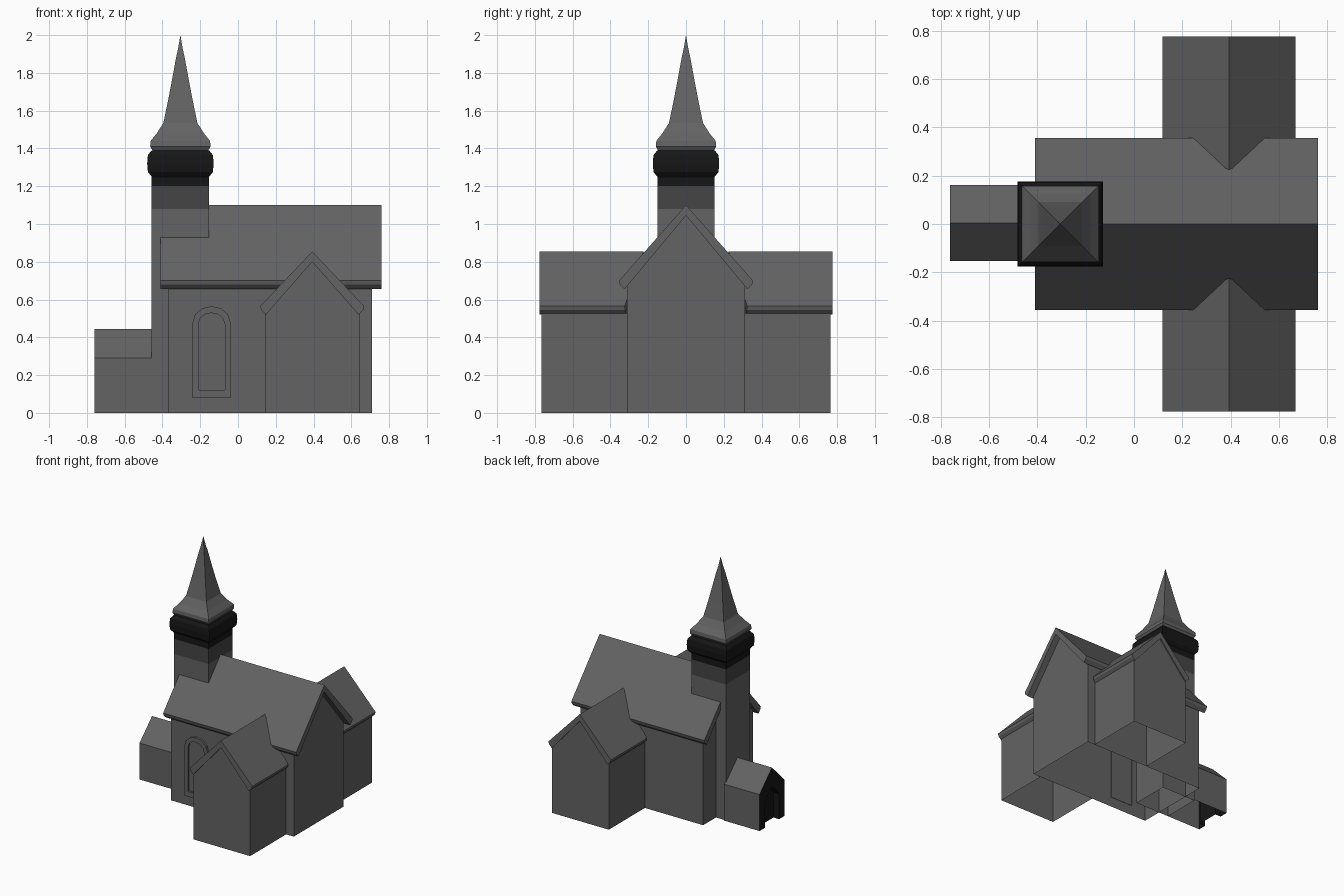
import bpy, bmesh, math

if "Cube" in bpy.data.objects:
    bpy.data.objects.remove(bpy.data.objects["Cube"])


def material(name, v):
    m = bpy.data.materials.new(name)
    m.diffuse_color = (v, v, v, 1)
    m.use_nodes = True
    m.node_tree.nodes["Principled BSDF"].inputs["Base Color"].default_value = m.diffuse_color
    return m


STONE = material("dark_grey", .125)
SHADE = material("deep_grey", .06)
BLACK = material("black", .008)


def loft(name, rings, cap_start=False, cap_end=False, skip=(), mat=STONE):
    """Join equal-length rings of 3D points; skip lists edge indices left open."""
    bm = bmesh.new()
    vr = [[bm.verts.new(p) for p in r] for r in rings]
    n = len(rings[0])
    for a, b in zip(vr, vr[1:]):
        for i in range(n):
            if i not in skip:
                j = (i + 1) % n
                bm.faces.new((a[i], a[j], b[j], b[i]))
    if cap_start:
        bm.faces.new(vr[0])
    if cap_end:
        bm.faces.new(vr[-1])
    bmesh.ops.remove_doubles(bm, verts=bm.verts, dist=1e-5)
    bmesh.ops.recalc_face_normals(bm, faces=bm.faces)
    me = bpy.data.meshes.new(name)
    bm.to_mesh(me)
    bm.free()
    me.materials.append(mat)
    ob = bpy.data.objects.new(name, me)
    bpy.context.collection.objects.link(ob)
    return ob


def house(w, eave, ridge):
    """Gabled wall outline; edge 4 is the open bottom."""
    return [(w, 0), (w, eave), (0, ridge), (-w, eave), (-w, 0)]


def roof(w, eave, ridge):
    """Chevron outline of a roof slab with bevelled eaves."""
    return [(-w, eave), (0, ridge), (w, eave), (w - .005, eave - .02),
            (w - .03, eave - .045), (0, ridge - .055),
            (-w + .03, eave - .045), (-w + .005, eave - .02)]


def along_x(profile, x, yc=0):
    return [(x, yc + u, z) for u, z in profile]


def along_y(profile, y, xc=0):
    return [(xc + u, y, z) for u, z in profile]


# Nave walls and roof
nave = house(.313, .70, 1.05)
loft("nave_walls", [along_x(nave, -.37), along_x(nave, .71)], True, True, skip=(4,))
nave_roof = roof(.355, .70, 1.10)
loft("nave_roof", [along_x(nave_roof, -.41), along_x(nave_roof, .76)], True, True)

# Transept arms, mirrored front and back
XC = .393
for s, side in ((-1, "front"), (1, "back")):
    arm = house(.25, .56, .82)
    loft(side + "_transept_walls",
         [along_y(arm, s * .313, XC), along_y(arm, s * .766, XC)],
         cap_end=True, skip=(4,))
    prof = roof(.275, .565, .855)
    # inner end follows the slope of the nave roof
    inner = [(XC + u, s * (.225 + .10 * abs(u) / .275), z) for u, z in prof]
    loft(side + "_transept_roof", [inner, along_y(prof, s * .775, XC)], True, True)

# Entrance porch with recessed doorway at the end
porch = house(.157, .29, .445)
door = house(.09, .20, .30)
loft("porch", [along_x(porch, -.45, .005), along_x(porch, -.76, .005)], skip=(4,))
loft("porch_doorway", [along_x(porch, -.76, .005), along_x(door, -.76, .005),
                       along_x(door, -.71, .005)],
     cap_end=True, skip=(4,), mat=BLACK)


# Tower, belfry band and spire as stacked square sections
def square(h, z, cx=-.305):
    return [(cx + a * h, b * h, z) for a, b in ((-1, -1), (1, -1), (1, 1), (-1, 1))]


loft("tower", [square(.152, z) for z in (0, 1.08)])
loft("tower_top", [square(.152, z) for z in (1.08, 1.2)], mat=SHADE)
loft("belfry_band", [square(h, z) for h, z in
                     ((.152, 1.2), (.152, 1.25), (.172, 1.275), (.176, 1.32),
                      (.172, 1.365), (.152, 1.39))], cap_end=True, mat=BLACK)
loft("spire", [square(h, z) for h, z in
               ((.145, 1.385), (.16, 1.41), (.157, 1.44), (.125, 1.48), (.09, 1.535),
                (.066, 1.65), (.045, 1.76), (.023, 1.88), (.012, 1.93), (0, 2.0))])


# Arched window on the front wall of the nave
def arch(w, z0, z1, steps=6):
    pts = [(-w, z0), (w, z0)]
    for i in range(steps + 1):
        a = math.pi * i / steps
        pts.append((w * math.cos(a), z1 + w * .85 * math.sin(a)))
    return pts


outer, inner = arch(.10, .08, .48), arch(.07, .12, .47)
loft("front_window", [along_y(outer, -.31, -.14), along_y(outer, -.33, -.14),
                      along_y(inner, -.33, -.14), along_y(inner, -.315, -.14)],
     cap_end=True)
